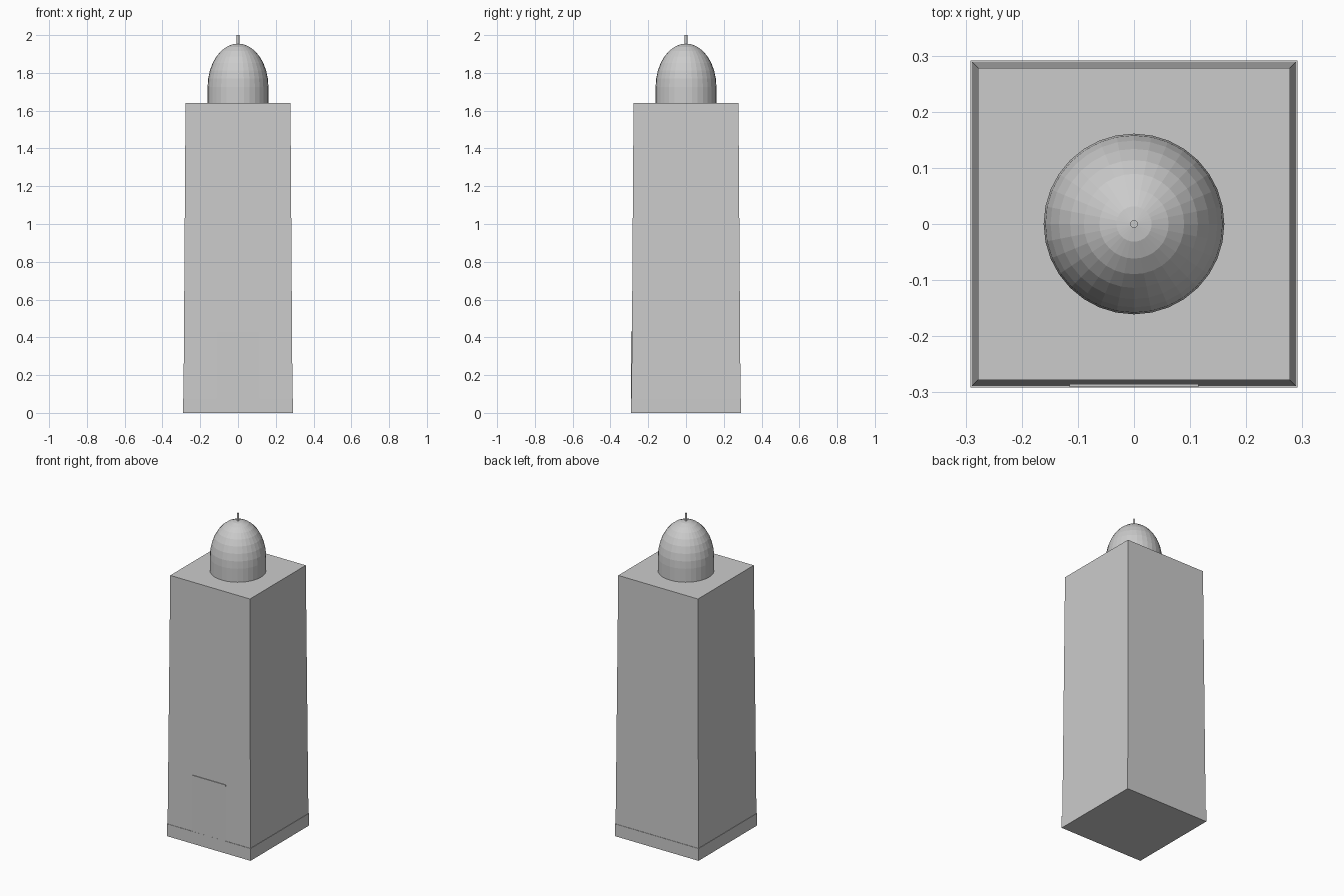
import bpy
import bmesh
from math import cos, sin, pi

cube = bpy.data.objects.get("Cube")
if cube:
    bpy.data.objects.remove(cube, do_unlink=True)

# One stone grey for the whole tower
stone = bpy.data.materials.new("stone_grey")
stone.use_nodes = True
grey = (0.6, 0.6, 0.6, 1)
stone.diffuse_color = grey
stone.node_tree.nodes["Principled BSDF"].inputs["Base Color"].default_value = grey


def add_object(name, bm):
    bmesh.ops.recalc_face_normals(bm, faces=bm.faces)
    mesh = bpy.data.meshes.new(name)
    bm.to_mesh(mesh)
    bm.free()
    mesh.materials.append(stone)
    obj = bpy.data.objects.new(name, mesh)
    bpy.context.collection.objects.link(obj)
    return obj


def block(name, size, center, taper=1.0):
    """Box whose top is scaled by taper."""
    bm = bmesh.new()
    bmesh.ops.create_cube(bm, size=1)
    for v in bm.verts:
        k = taper if v.co.z > 0 else 1
        v.co = [c + s * p * f for c, s, p, f in zip(center, size, v.co, (k, k, 1))]
    return add_object(name, bm)


def lathe(name, profile, sides):
    """Closed solid turned around z from (radius, height) points."""
    bm = bmesh.new()
    verts = [bm.verts.new((r, 0, z)) for r, z in profile]
    edges = [bm.edges.new(pair) for pair in zip(verts, verts[1:])]
    bmesh.ops.spin(bm, geom=verts + edges, cent=(0, 0, 0), axis=(0, 0, 1),
                   angle=2 * pi, steps=sides, use_merge=True)
    bmesh.ops.remove_doubles(bm, verts=bm.verts, dist=1e-5)
    return add_object(name, bm)


TOP = 1.64       # roof height
SPRING = 1.725   # where the drum turns into the dome
RADIUS, RISE = 0.161, 0.23

# Plinth, tapered shaft and the shallow door slab
block("plinth", (0.582, 0.582, 0.077), (0, 0, 0.0385))
block("tower_shaft", (0.578, 0.578, TOP), (0, 0, TOP / 2), taper=0.961)
block("door_panel", (0.23, 0.03, 0.43), (0, -0.2755, 0.215))

# Drum, faceted dome and rooftop pole
lathe("dome_drum", [(0, TOP), (RADIUS, TOP), (RADIUS, SPRING), (0, SPRING)], 32)
arc = [i * pi / 16 for i in range(9)]
lathe("dome", [(0, SPRING)] + [(RADIUS * cos(a), SPRING + RISE * sin(a)) for a in arc], 32)
lathe("roof_pole", [(0, 1.93), (0.007, 1.93), (0.007, 2), (0, 2)], 12)
